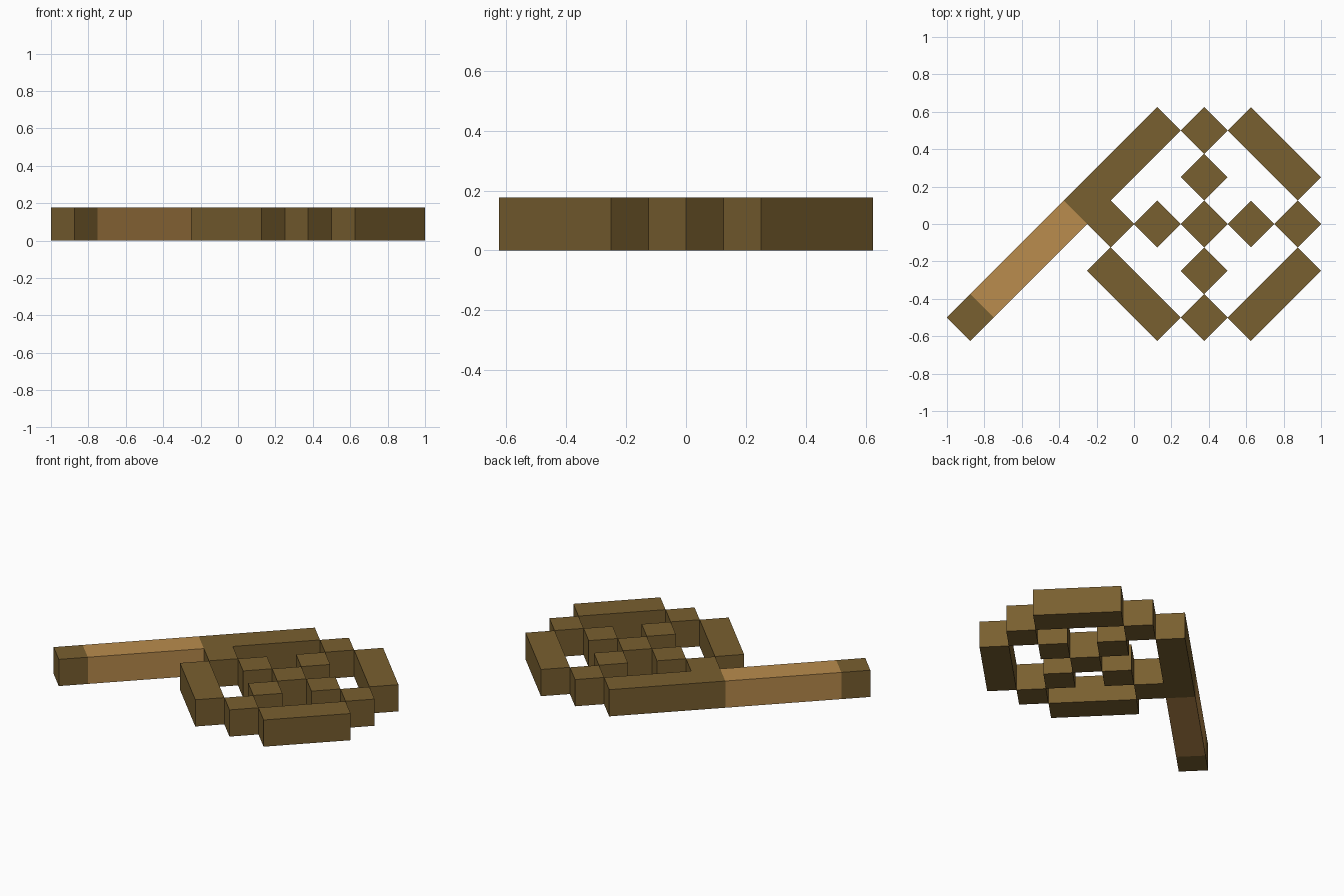
import bpy
import bmesh

cube = bpy.data.objects.get("Cube")
if cube:
    bpy.data.objects.remove(cube, do_unlink=True)

STEP = 0.125               # half diagonal of one block
HEIGHT = STEP * 2 ** 0.5   # blocks are cubes


def material(name, rgb):
    mat = bpy.data.materials.new(name)
    mat.use_nodes = True
    color = (*rgb, 1)
    mat.diffuse_color = color
    mat.node_tree.nodes["Principled BSDF"].inputs["Base Color"].default_value = color
    return mat


olive = material("olive brown wood", (0.19, 0.115, 0.029))
tan = material("tan wood", (0.49, 0.263, 0.074))


def prism(name, outline, mat):
    """Extrude an outline given in block units: u along the handle, v across it."""
    bm = bmesh.new()
    base = [bm.verts.new((-1 + STEP * (u + v), -0.5 + STEP * (u - v), 0)) for u, v in outline]
    face = bm.faces.new(base)
    top = bmesh.ops.extrude_face_region(bm, geom=[face])["geom"]
    verts = [g for g in top if isinstance(g, bmesh.types.BMVert)]
    bmesh.ops.translate(bm, verts=verts, vec=(0, 0, HEIGHT))
    bmesh.ops.recalc_face_normals(bm, faces=bm.faces[:])
    mesh = bpy.data.meshes.new(name)
    bm.to_mesh(mesh)
    bm.free()
    mesh.materials.append(mat)
    obj = bpy.data.objects.new(name, mesh)
    bpy.context.collection.objects.link(obj)


def block(name, u, v, mat=olive, length=1, width=1):
    prism(name, [(u, v), (u + length, v), (u + length, v + width), (u, v + width)], mat)


# Handle with end cap
block("handle_end", 0, 0)
block("handle_grip", 1, 0, tan, length=4)

# Head frame: L-shaped bar continuing the handle, then three straight bars
prism("frame_handle_side", [(5, 0), (9, 0), (9, 1), (6, 1), (6, 2), (5, 2)], olive)
block("frame_far_end", 10, 2, width=3)
block("frame_near_end", 4, 2, width=3)
block("frame_outer_side", 6, 6, length=3)

# Crossing rows of blocks inside the frame
for i in range(6, 10):
    block(f"long_row_block_{i - 5}", i, i - 4)
for i in (5, 6, 8, 9):
    block(f"cross_row_block_{i - 4}", i, 10 - i)
